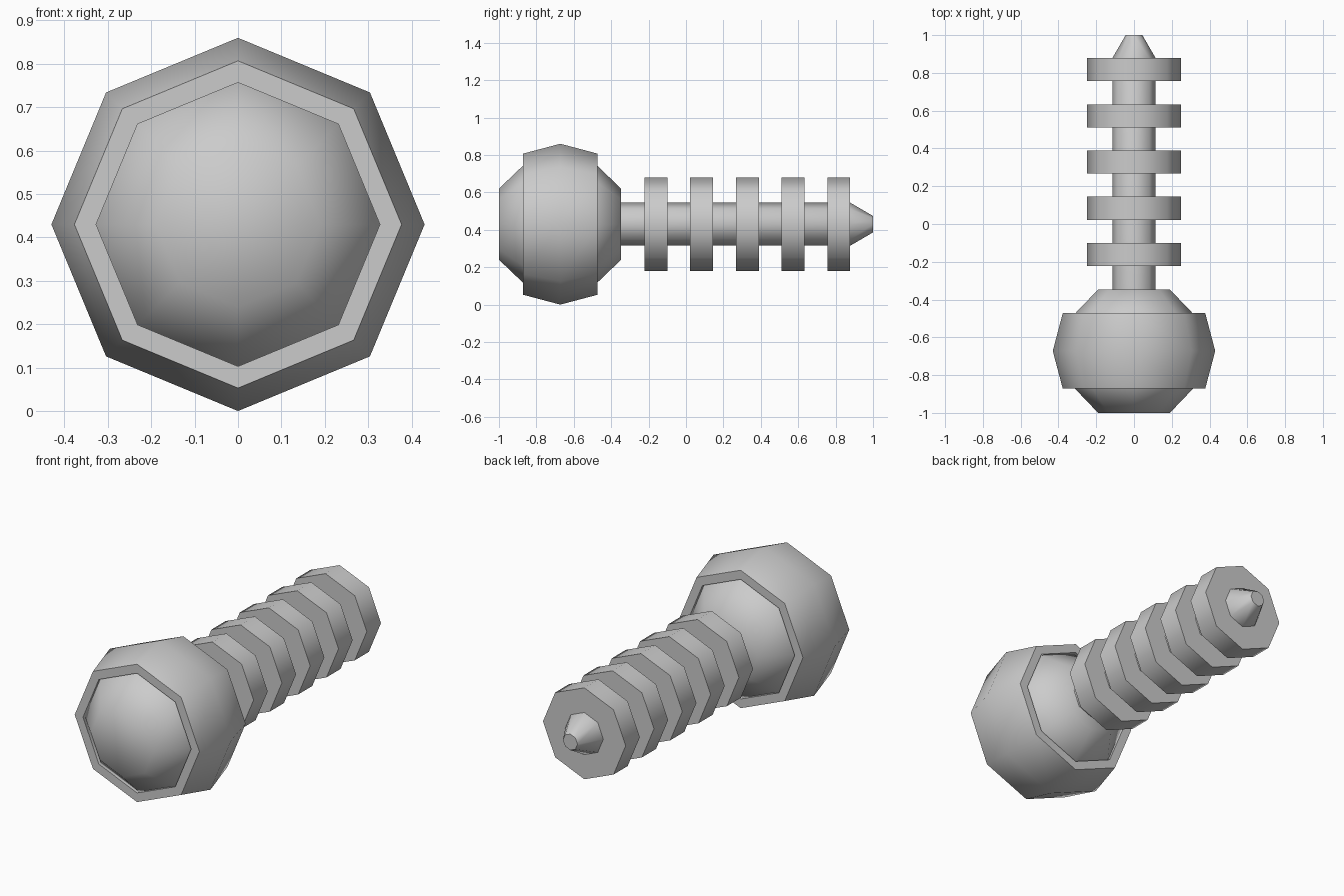
import bpy, bmesh
from math import sin, cos, tau, radians

if "Cube" in bpy.data.objects:
    bpy.data.objects.remove(bpy.data.objects["Cube"])

SIDES = 8
AXIS_Z = 0.43


def lathe(name, profile, closed=False):
    """Revolve (radius, y) points round the long axis; open profiles get flat end caps."""
    bm = bmesh.new()
    rings = [[bm.verts.new((r * cos(tau * i / SIDES), y, AXIS_Z + r * sin(tau * i / SIDES)))
              for i in range(SIDES)] for r, y in profile]
    pairs = list(zip(rings, rings[1:]))
    if closed:
        pairs.append((rings[-1], rings[0]))
    else:
        bm.faces.new(rings[0])
        bm.faces.new(rings[-1])
    for a, b in pairs:
        for i in range(SIDES):
            j = (i + 1) % SIDES
            bm.faces.new((a[i], a[j], b[j], b[i]))
    bmesh.ops.recalc_face_normals(bm, faces=bm.faces)
    mesh = bpy.data.meshes.new(name)
    bm.to_mesh(mesh)
    bm.free()
    obj = bpy.data.objects.new(name, mesh)
    bpy.context.collection.objects.link(obj)
    bpy.ops.object.select_all(action='DESELECT')
    obj.select_set(True)
    bpy.context.view_layer.objects.active = obj
    bpy.ops.object.shade_smooth_by_angle(angle=radians(50))
    return obj


# Faceted ball at the head end
lathe("head_ball", [(0.19, -1.0), (0.345, -0.838), (0.345, -0.508), (0.19, -0.347)])

# Thick collar wrapped round the ball
lathe("head_collar", [(0.327, -0.872), (0.377, -0.872), (0.43, -0.672),
                      (0.377, -0.472), (0.327, -0.472)], closed=True)

# Shaft with a tapered tip
lathe("shaft", [(0.115, -0.40), (0.115, 0.878), (0.044, 1.0)])

# Evenly spaced discs along the shaft
for n in range(5):
    y = -0.222 + 0.2445 * n
    lathe(f"shaft_disc_{n + 1}", [(0.25, y), (0.25, y + 0.122)])
